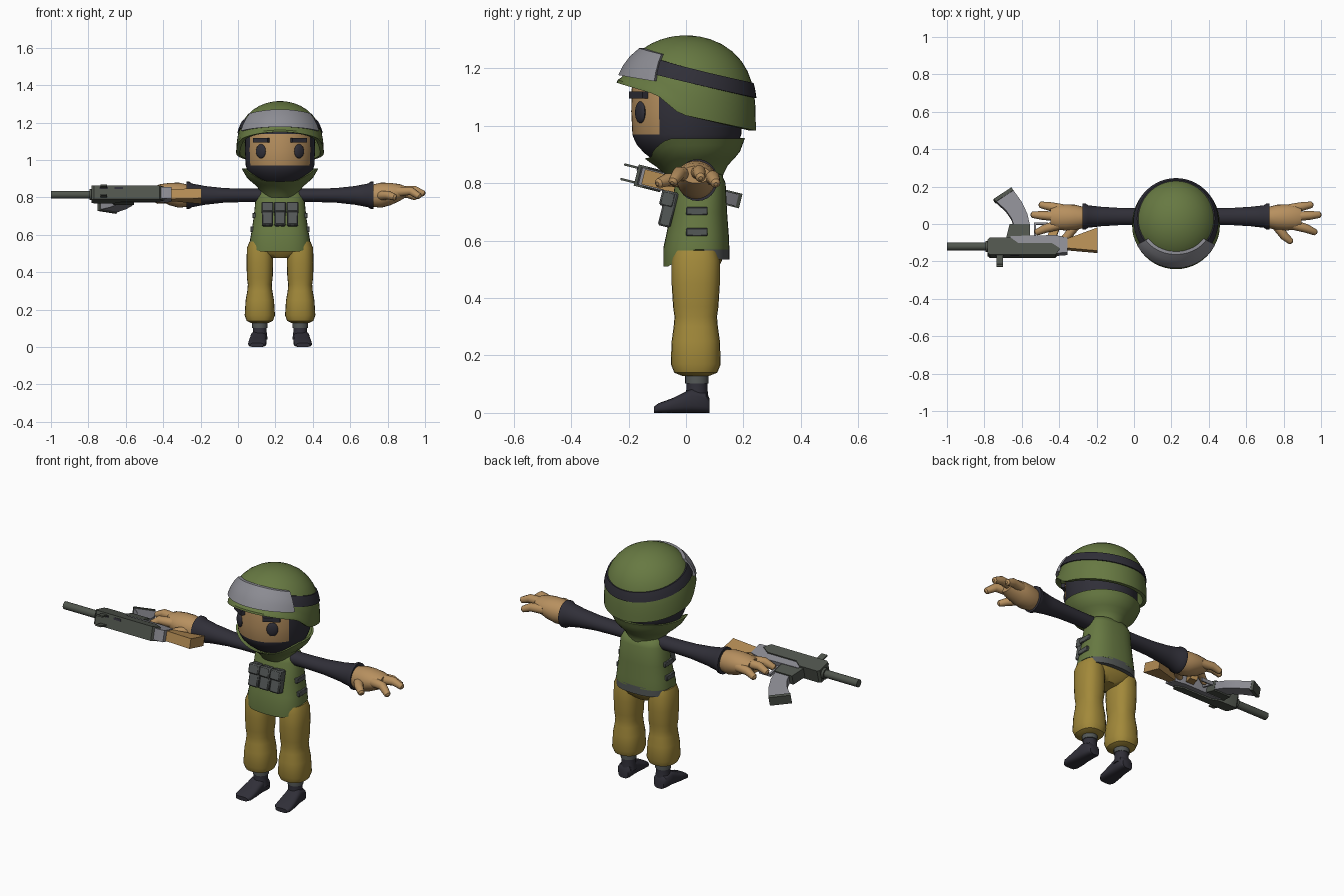
import bpy, bmesh, math
from mathutils import Vector, Matrix

if "Cube" in bpy.data.objects:
    bpy.data.objects.remove(bpy.data.objects["Cube"])

CX = 0.2246          # body centre line
TAU = math.tau


def lin(c):
    c /= 255
    return c / 12.92 if c < 0.04045 else ((c + 0.055) / 1.055) ** 2.4


def mat(name, r, g, b):
    m = bpy.data.materials.new(name)
    m.diffuse_color = (lin(r), lin(g), lin(b), 1)
    m.use_nodes = True
    m.node_tree.nodes["Principled BSDF"].inputs["Base Color"].default_value = m.diffuse_color
    return m


GREEN = mat("olive green", 103, 121, 66)
KHAKI = mat("khaki", 162, 137, 58)
DARK = mat("charcoal", 48, 47, 56)
SKIN = mat("skin", 183, 144, 95)
GREY = mat("light grey", 140, 140, 147)
STEEL = mat("gunmetal", 80, 85, 77)
POUCH = mat("pouch grey", 84, 88, 87)
WOOD = mat("wood", 180, 140, 84)


def finish(name, bm, m, fix=True):
    if fix:
        bmesh.ops.recalc_face_normals(bm, faces=bm.faces)
    me = bpy.data.meshes.new(name)
    bm.to_mesh(me)
    bm.free()
    me.materials.append(m)
    ob = bpy.data.objects.new(name, me)
    bpy.context.collection.objects.link(ob)
    return ob


def surf(name, rows, m, caps=(True, True), fix=True):
    """Skin a list of closed rings."""
    bm = bmesh.new()
    vs = [[bm.verts.new(p) for p in r] for r in rows]
    n = len(rows[0])
    for a, b in zip(vs, vs[1:]):
        for j in range(n):
            k = (j + 1) % n
            bm.faces.new((a[j], a[k], b[k], b[j]))
    if caps[0]:
        bm.faces.new(vs[0][::-1])
    if caps[1]:
        bm.faces.new(vs[-1])
    return finish(name, bm, m, fix)


def ring(c, a, b, axis="z", n=24, p=2.0):
    """Superellipse ring round c, half sizes a and b, across the given axis."""
    out = []
    for i in range(n):
        t = TAU * i / n
        u = a * math.copysign(abs(math.sin(t)) ** (2 / p), math.sin(t))
        v = -b * math.copysign(abs(math.cos(t)) ** (2 / p), math.cos(t))
        d = {"z": (u, v, 0), "x": (0, u, v), "y": (u, 0, v)}[axis]
        out.append(Vector(c) + Vector(d))
    return out


def box(name, c, size, m, rot=None, bevel=0.0):
    bm = bmesh.new()
    bmesh.ops.create_cube(bm, size=1, matrix=Matrix.Diagonal((*size, 1)))
    if bevel:
        bmesh.ops.bevel(bm, geom=bm.edges[:], offset=bevel, segments=1, affect="EDGES")
    bm.transform(Matrix.Translation(c) @ (rot or Matrix.Identity(4)))
    return finish(name, bm, m)


def tube(name, pts, radii, m, n=10):
    """Round limb along a path with a rounded end."""
    rows = []
    for i, (p, r) in enumerate(zip(pts, radii)):
        d = Vector(pts[min(i + 1, len(pts) - 1)]) - Vector(pts[max(i - 1, 0)])
        q = d.to_track_quat("Z", "Y")
        rows.append([Vector(p) + q @ Vector((r * math.cos(TAU * k / n), r * math.sin(TAU * k / n), 0)) for k in range(n)])
    return surf(name, rows, m)


def lerp(x, pts):
    for (x0, y0), (x1, y1) in zip(pts, pts[1:]):
        if x <= x1:
            return y0 + (y1 - y0) * max(0, x - x0) / (x1 - x0)
    return pts[-1][1]


# ---- helmet: dome with a rim that dips behind the face
N = 48
TOP = 1.315


def dome_r(z):
    return 0.243 * math.sqrt(max(0, 1 - max(0, (z - 1.0) / 0.315) ** 3))


def polar(t, r, z):
    return Vector((CX + 0.965 * r * math.sin(t), -r * math.cos(t), z))


def rim(t):
    return lerp(-0.24 * math.cos(t), [(-0.24, 1.15), (-0.10, 1.108), (-0.02, 1.04), (0.24, 0.983)])


angles = [TAU * i / N for i in range(N)]
rows = [[polar(t, dome_r(rim(t)) - 0.03, rim(t) + 0.08) for t in angles],
        [polar(t, dome_r(rim(t)) - 0.02, rim(t)) for t in angles]]
for s in (0, 0.06, 0.12, 0.25, 0.38, 0.5, 0.62, 0.73, 0.83, 0.91, 0.96, 0.985, 0.998):
    rows.append([])
    for t in angles:
        z = rim(t) + (TOP - rim(t)) * s
        flare = 0.012 * max(0, math.cos(t)) if s < 0.1 else 0
        rows[-1].append(polar(t, dome_r(z) + flare, z))
surf("helmet", rows, GREEN, (False, True), False)


def wrap(name, t0, t1, mid, half, out, m):
    """Strip that hugs the dome between two angles."""
    rows = []
    for i in range(41):
        t = t0 + (t1 - t0) * i / 40
        zc = mid(-0.23 * math.cos(t))
        zs = [zc + half * k for k in (-1, -0.3, 0.4, 1)]
        rows.append([polar(t, dome_r(z) + out, z) for z in zs] + [polar(t, dome_r(z) - 0.01, z) for z in zs[::-1]])
    return surf(name, rows, m)


wrap("helmet_band", math.radians(45), math.radians(315), lambda y: 1.20 - 0.24 * (y + 0.09), 0.026, 0.006, DARK)
wrap("goggles", -math.radians(63), math.radians(63), lambda y: 1.20 - 0.17 * (y + 0.09), 0.047, 0.016, GREY)

# ---- head: balaclava with a face opening
prof = [(0.865, 0.09), (0.885, 0.12), (0.905, 0.145), (0.93, 0.168), (0.95, 0.179), (0.97, 0.186),
        (1.05, 0.19), (1.14, 0.188), (1.2, 0.175)]
head = surf("head", [ring((CX, 0.003, z), r * 0.985, r * 1.02, n=N) for z, r in prof], DARK)
head.data.materials.append(SKIN)
for f in head.data.polygons:
    if f.center.y < -0.097 and 0.97 < f.center.z < 1.14:
        f.material_index = 1

# ---- collar bowl under the chin
cprof = [(0.80, 0.088), (0.83, 0.10), (0.86, 0.125), (0.88, 0.15), (0.91, 0.18), (0.955, 0.205)]


def collar_row(s, inset=0):
    out = []
    for t in angles:
        a = abs(math.degrees(t if t < math.pi else t - TAU))
        z = 0.80 + s * (lerp(a, [(0, 0.885), (35, 0.89), (72, 0.955), (180, 0.957)]) - 0.80)
        r = lerp(z, cprof) - inset
        k = lerp(z, [(0.8, 0.04), (0.87, 0.015), (0.955, 0.0)])
        out.append(Vector((CX + r * math.sin(t), k - r * math.cos(t), z)))
    return out


surf("collar", [collar_row(s) for s in (0, 0.2, 0.4, 0.55, 0.7, 0.85, 1)] + [collar_row(1, 0.012), collar_row(0.8, 0.03)],
     GREEN, (True, False), False)

# ---- eyes and brows
for s in (1, -1):
    rot = Matrix.Rotation(s * math.radians(31), 4, "Z")
    bm = bmesh.new()
    bmesh.ops.create_uvsphere(bm, u_segments=20, v_segments=12, radius=1)
    bm.transform(Matrix.Translation((CX + s * 0.102, -0.159, 1.047)) @ rot @ Matrix.Diagonal((0.03, 0.012, 0.038, 1)))
    finish("eye", bm, DARK)
    box("brow", (CX + s * 0.1, -0.165, 1.107), (0.092, 0.022, 0.024), DARK, rot)

# ---- vest, with a longer front flap
tor = [(0.845, 0.085, 0.05, 0.05), (0.83, 0.115, 0.075, 0.05), (0.80, 0.13, 0.088, 0.05), (0.70, 0.14, 0.098, 0.045),
       (0.62, 0.152, 0.109, 0.04), (0.575, 0.16, 0.115, 0.036)]
rows = [ring((CX, cy, z), a, b, n=32, p=2.5) for z, a, b, cy in tor]
low = [Vector((p.x, p.y, 0.57 - 0.06 * min(1, max(0, -(p.y - 0.02) / 0.08)))) for p in rows[-1]]
surf("vest", rows + [low], GREEN)
surf("belt", [ring((CX, 0.04, z), 0.156, 0.111, n=32, p=2.5) for z in (0.535, 0.58)], POUCH)
surf("hips", [ring((CX, 0.035, z), a, b, n=32, p=2.5) for z, a, b in
              ((0.475, 0.06, 0.05), (0.50, 0.13, 0.075), (0.53, 0.158, 0.09), (0.56, 0.15, 0.1))], KHAKI)

# ---- chest pouches and side straps
tilt = Matrix.Rotation(math.radians(-14), 4, "X")
for i in (-1, 0, 1):
    box("pouch", (CX + i * 0.067, -0.062, 0.71), (0.061, 0.045, 0.125), POUCH, tilt, 0.006)
    box("pouch_flap", (CX + i * 0.067, -0.064, 0.745), (0.065, 0.05, 0.055), POUCH, tilt, 0.006)
for s in (1, -1):
    for z, dx in ((0.703, 0.137), (0.63, 0.148)):
        box("side_strap", (CX + s * dx, 0.038, z), (0.022, 0.075, 0.028), POUCH, None, 0.003)

# ---- limbs
leg = [(0.128, 0.045, 0.045), (0.14, 0.07, 0.075), (0.17, 0.081, 0.087), (0.25, 0.076, 0.084), (0.30, 0.067, 0.077),
       (0.335, 0.064, 0.074), (0.37, 0.069, 0.079), (0.45, 0.071, 0.084), (0.53, 0.069, 0.084), (0.565, 0.055, 0.075)]
foot = [(0.082, 0.03, 0.05), (0.07, 0.04, 0.07), (0.02, 0.043, 0.085), (-0.005, 0.044, 0.072), (-0.05, 0.048, 0.05),
        (-0.095, 0.048, 0.034), (-0.111, 0.036, 0.022)]
arm = [(0.09, 0.042, 0.036), (0.20, 0.044, 0.036), (0.30, 0.046, 0.039), (0.40, 0.052, 0.05), (0.47, 0.06, 0.063),
       (0.485, 0.07, 0.073), (0.50, 0.07, 0.073), (0.50, 0.055, 0.058)]
palm = [(0.47, 0.05, 0.055, 0.81), (0.50, 0.058, 0.06, 0.81), (0.54, 0.068, 0.067, 0.812), (0.59, 0.07, 0.06, 0.818),
        (0.64, 0.064, 0.045, 0.826), (0.67, 0.05, 0.03, 0.83)]
fingers = {  # knuckle, bend, tip as offsets from the centre line
    "index_finger": ((0.63, -0.005, 0.83), (0.70, -0.025, 0.835), (0.745, -0.045, 0.805)),
    "middle_finger": ((0.63, 0.04, 0.835), (0.72, 0.046, 0.84), (0.768, 0.05, 0.82)),
    "little_finger": ((0.61, 0.08, 0.82), (0.68, 0.095, 0.82), (0.725, 0.103, 0.80)),
    "thumb": ((0.54, -0.01, 0.81), (0.58, -0.065, 0.812), (0.615, -0.095, 0.80))}
for s in (1, -1):
    X = CX + s * 0.108
    surf("trouser_leg", [ring((X, 0.034, z), a, b, p=2.4) for z, a, b in leg], KHAKI)
    surf("ankle_cuff", [ring((X, 0.038, z), 0.041, 0.041) for z in (0.103, 0.135)], POUCH)
    surf("ankle", [ring((X, 0.038, z), r, r) for z, r in ((0.04, 0.042), (0.08, 0.037), (0.11, 0.037))], DARK)
    surf("shoe", [ring((X + s * (0.004 + (0.08 - y) * 0.06), y, h / 2), a, h / 2, "y", p=3) for y, a, h in foot], DARK)
    surf("sleeve", [ring((CX + s * d, 0.04, 0.811), a, b, "x") for d, a, b in arm], DARK)
    surf("hand", [ring((CX + s * d, 0.035, z), a, b, "x") for d, a, b, z in palm], SKIN)
    for name, pts in fingers.items():
        p = [Vector((CX + s * q[0], q[1], q[2])) for q in pts]
        tip = p[2] + (p[2] - p[1]).normalized() * 0.008
        tube(name, [p[0], p[1], p[2], tip], (0.027, 0.023, 0.017, 0.007), SKIN)

# ---- rifle lying on its side: profile (x, depth) extruded to a half width
GUN = Matrix.Translation((0, -0.12, 0.815)) @ Matrix.Rotation(math.radians(-14), 4, "X")


def plate(name, pts, half, m, off=0.0):
    ob = surf(name, [[GUN @ Vector((x, v, off + w)) for x, v in pts] for w in (-half, half)], m)
    return ob


def rect(x0, x1, v0, v1):
    return [(x0, v0), (x1, v0), (x1, v1), (x0, v1)]


for name, x0, x1, r in (("barrel", -1.0, -0.78, 0.021), ("barrel_collar", -0.795, -0.765, 0.03)):
    surf(name, [[GUN @ p for p in ring((x, 0, 0), r, r, "x", 16)] for x in (x0, x1)], STEEL)
plate("handguard", [(-0.782, -0.045), (-0.77, -0.055), (-0.42, -0.055), (-0.395, -0.02), (-0.44, 0.01), (-0.62, 0.01),
                    (-0.66, 0.04), (-0.77, 0.04), (-0.782, 0.03)], 0.038, STEEL)
plate("receiver", [(-0.66, -0.015), (-0.48, -0.015), (-0.42, -0.045), (-0.355, -0.04), (-0.355, 0.04), (-0.42, 0.055),
                   (-0.66, 0.05)], 0.031, GREY)
plate("stock", [(-0.36, -0.015), (-0.195, -0.03), (-0.195, 0.098), (-0.36, 0.035)], 0.027, WOOD)
plate("magazine_well", [(-0.685, 0.035), (-0.555, 0.035), (-0.556, 0.118), (-0.665, 0.118)], 0.028, STEEL)
plate("magazine", [(-0.64, 0.105), (-0.655, 0.15), (-0.685, 0.195), (-0.738, 0.245), (-0.647, 0.308), (-0.6, 0.24),
                   (-0.57, 0.175), (-0.556, 0.11)], 0.021, GREY)
plate("magazine_base", [(-0.738, 0.241), (-0.646, 0.303), (-0.655, 0.32), (-0.75, 0.256)], 0.026, STEEL)
plate("pistol_grip", [(-0.47, 0.04), (-0.42, 0.04), (-0.39, 0.12), (-0.43, 0.13)], 0.018, WOOD)
for r in (rect(-0.535, -0.525, 0.045, 0.125), rect(-0.535, -0.46, 0.12, 0.13)):
    plate("trigger_guard", r, 0.009, GREY)
for w in (-0.026, 0.026):
    plate("front_sight", rect(-0.735, -0.70, -0.105, -0.04), 0.004, STEEL, w)
for x in (-0.74, -0.66):
    plate("vent_slot", rect(x, x + 0.045, -0.058, -0.05), 0.006, DARK, 0.022)

# ---- smooth shading with crisp edges
bpy.ops.object.select_all(action="SELECT")
bpy.context.view_layer.objects.active = bpy.context.scene.objects[0]
bpy.ops.object.shade_smooth_by_angle(angle=math.radians(38))
